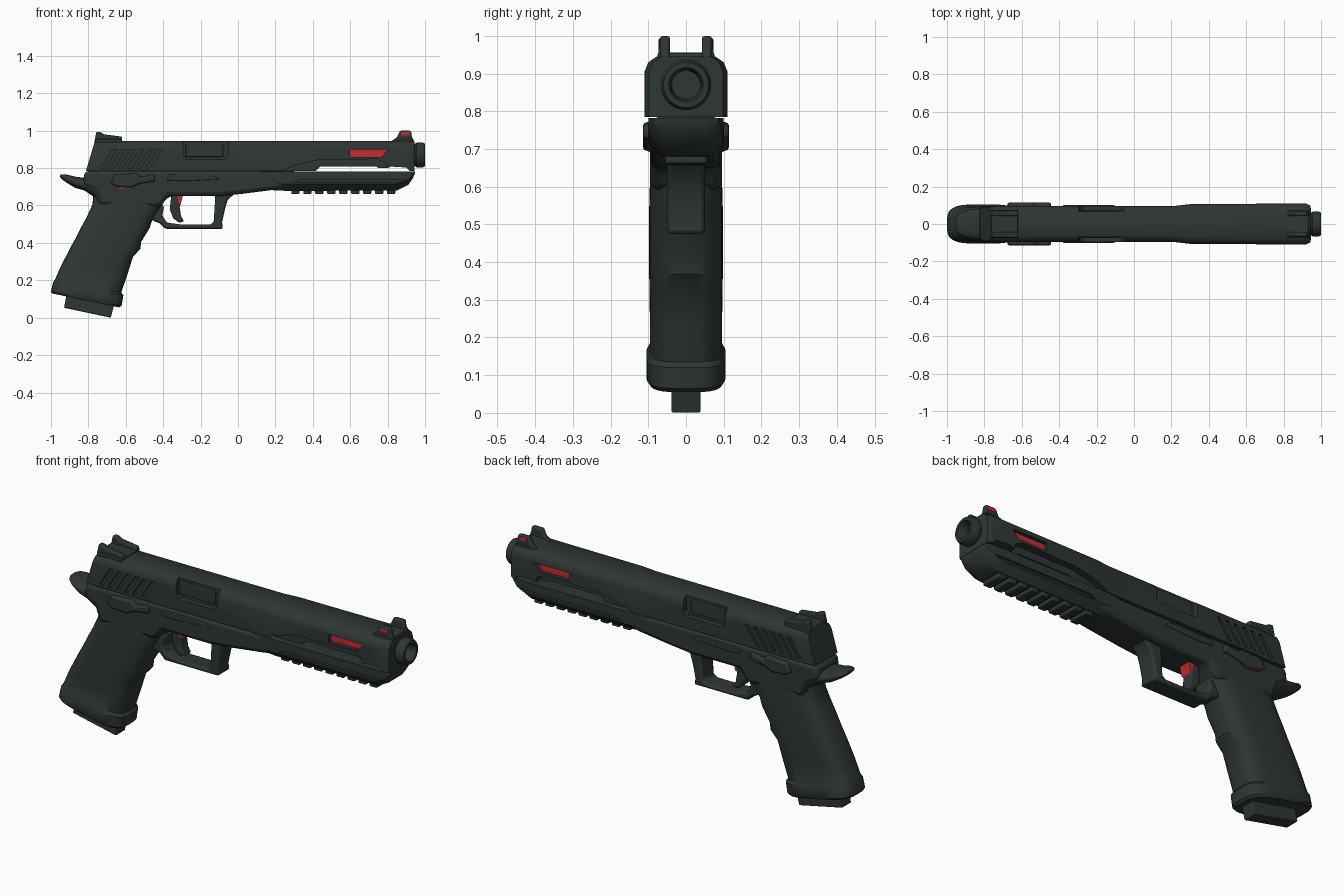
import bpy, bmesh, math


def material(name, rgb):
    m = bpy.data.materials.new(name)
    m.diffuse_color = (*rgb, 1)
    return m


DARK = material("dark gunmetal", (0.027, 0.037, 0.035))
RED = material("red accent", (0.55, 0.025, 0.03))


def loft(name, rings, mat=DARK, bevel=0):
    """Skin a series of closed rings and cap both ends."""
    bm = bmesh.new()
    vs = [[bm.verts.new(p) for p in r] for r in rings]
    n = len(rings[0])
    for a, b in zip(vs, vs[1:]):
        for i in range(n):
            j = (i + 1) % n
            bm.faces.new((a[i], a[j], b[j], b[i]))
    bm.faces.new(vs[0][::-1])
    bm.faces.new(vs[-1])
    bmesh.ops.recalc_face_normals(bm, faces=bm.faces)
    me = bpy.data.meshes.new(name)
    bm.to_mesh(me)
    bm.free()
    me.materials.append(mat)
    ob = bpy.data.objects.new(name, me)
    bpy.context.collection.objects.link(ob)
    if bevel:
        mod = ob.modifiers.new("bevel", 'BEVEL')
        mod.width, mod.segments, mod.limit_method = bevel, 2, 'ANGLE'
        mod.angle_limit = math.radians(40)
    return ob


def prism(name, pts, y0, y1, mat=DARK, bevel=0):
    """Extrude a side-view (x, z) outline from y0 to y1."""
    return loft(name, [[(x, y, z) for x, z in pts] for y in (y0, y1)], mat, bevel)


def rect(x0, x1, z0, z1, lean=0):
    return [(x0, z0), (x1, z0), (x1 + lean, z1), (x0 + lean, z1)]


def cut(target, pts, y0, y1):
    """Subtract a prism from the target and discard the cutter."""
    c = prism("cutter", pts, y0, y1)
    mod = target.modifiers.new("cut", 'BOOLEAN')
    mod.object, mod.operation, mod.solver = c, 'DIFFERENCE', 'EXACT'
    dg = bpy.context.evaluated_depsgraph_get()
    me = bpy.data.meshes.new_from_object(target.evaluated_get(dg))
    target.modifiers.clear()
    target.data = me
    bpy.data.objects.remove(c)


def superellipse(n, count=32):
    out = []
    for i in range(count):
        c, s = (f(2 * math.pi * i / count) for f in (math.cos, math.sin))
        out.append((math.copysign(abs(c) ** (2 / n), c), math.copysign(abs(s) ** (2 / n), s)))
    return out


# Slide: chamfered section, slanted rear, wider nose
def slide_ring(x, hw, lean=0):
    half = [(hw, 0.785), (hw, 0.905), (hw - 0.010, 0.930), (hw - 0.032, 0.945)]
    sec = half + [(-y, z) for y, z in reversed(half)]
    return [(x - lean * (0.945 - z), y, z) for y, z in sec]


slide = loft("slide", [slide_ring(-0.765, 0.092, 0.3), slide_ring(-0.70, 0.097, 0.3),
                       slide_ring(0.22, 0.097), slide_ring(0.30, 0.106),
                       slide_ring(0.92, 0.110), slide_ring(0.943, 0.098)])
cut(slide, [(0.40, 0.77), (0.44, 0.808), (0.74, 0.808), (0.75, 0.80), (0.80, 0.80),
            (0.82, 0.808), (0.90, 0.803), (0.93, 0.77)], -0.2, 0.2)
for s in (1, -1):
    # scooped flank, ejection port, window pocket, rear serrations
    cut(slide, [(0.20, 0.77), (0.30, 0.812), (0.42, 0.842), (0.74, 0.848),
                (0.79, 0.825), (0.79, 0.77)], s * 0.072, s * 0.2)
    cut(slide, [(-0.295, 0.96), (-0.29, 0.86), (-0.275, 0.845), (-0.07, 0.845),
                (-0.05, 0.87), (-0.05, 0.96)], s * 0.068, s * 0.2)
    cut(slide, [(0.60, 0.858), (0.77, 0.860), (0.80, 0.90), (0.60, 0.90)], s * 0.085, s * 0.2)
    for i in range(6):
        x = -0.735 + i * 0.048
        cut(slide, rect(x, x + 0.022, 0.80, 0.898, 0.065), s * 0.085, s * 0.2)
    prism("window_inlay", [(0.60, 0.858), (0.77, 0.860), (0.80, 0.90), (0.60, 0.90)],
          s * 0.083, s * 0.090, RED)
    prism("ejection_port_block", rect(-0.28, -0.08, 0.86, 0.93), s * 0.05, s * 0.074, bevel=0.004)

# Barrel muzzle with bore
ring = superellipse(2, 40)
loft("muzzle", [[(x, r * c, 0.87 + r * d) for c, d in ring] for x, r in
                [(0.90, 0.055), (0.945, 0.058), (0.955, 0.067), (0.985, 0.067), (1.0, 0.060),
                 (1.0, 0.046), (0.985, 0.040), (0.948, 0.038)]])

# Sights
prism("rear_sight_base", rect(-0.765, -0.62, 0.93, 0.956), -0.075, 0.075, bevel=0.004)
prism("front_sight_base", [(0.81, 0.94), (0.85, 0.955), (0.93, 0.955), (0.943, 0.93)],
      -0.075, 0.075, bevel=0.004)
for s in (1, -1):
    prism("rear_sight_ear", [(-0.768, 0.94), (-0.757, 0.995), (-0.735, 0.992), (-0.715, 0.98),
                             (-0.62, 0.968), (-0.62, 0.94)], s * 0.042, s * 0.073, bevel=0.006)
    prism("front_sight_ear", [(0.815, 0.94), (0.85, 0.965), (0.866, 1.0), (0.925, 1.0),
                              (0.93, 0.968), (0.943, 0.94)], s * 0.042, s * 0.069, bevel=0.008)
    prism("front_sight_dot", rect(0.872, 0.918, 0.975, 0.993), s * 0.066, s * 0.0705, RED)

# Receiver frame
prism("frame", [(-0.82, 0.785), (0.32, 0.785), (0.30, 0.70), (0.20, 0.685), (0.02, 0.662),
                (-0.10, 0.65), (-0.37, 0.65), (-0.42, 0.59), (-0.74, 0.60), (-0.77, 0.68),
                (-0.83, 0.71)], -0.095, 0.095, bevel=0.022)


# Dust cover with chamfered keel and swept nose
def cover_ring(x, hw, zb, zc):
    half = [(hw, 0.782), (hw, zc), (hw * 0.6, zb)]
    return [(x, y, z) for y, z in half + [(-y, z) for y, z in reversed(half)]]


cover = loft("dust_cover", [cover_ring(0.12, 0.085, 0.685, 0.72), cover_ring(0.26, 0.100, 0.678, 0.715),
                            cover_ring(0.85, 0.100, 0.68, 0.715), cover_ring(0.91, 0.096, 0.71, 0.74),
                            cover_ring(0.935, 0.090, 0.745, 0.765), cover_ring(0.945, 0.085, 0.77, 0.776)])
for s in (1, -1):
    cut(cover, [(0.30, 0.722), (0.87, 0.722), (0.90, 0.738), (0.34, 0.738)], s * 0.088, s * 0.2)

# Accessory rail teeth
for i in range(9):
    x = 0.285 + i * 0.064
    prism("rail_tooth", rect(x, x + 0.044, 0.661, 0.70), -0.056, 0.056, bevel=0.006)

# Grip: (back x, back z, front x, front z, half width)
stations = [(-0.995, 0.13, -0.635, 0.055, 0.098), (-1.0, 0.14, -0.622, 0.065, 0.105),
            (-0.988, 0.19, -0.613, 0.12, 0.105), (-0.978, 0.205, -0.624, 0.135, 0.096),
            (-0.945, 0.28, -0.59, 0.235, 0.096), (-0.915, 0.337, -0.562, 0.325, 0.097),
            (-0.885, 0.395, -0.522, 0.368, 0.098), (-0.865, 0.43, -0.518, 0.405, 0.098),
            (-0.835, 0.49, -0.472, 0.48, 0.098), (-0.81, 0.535, -0.458, 0.525, 0.098),
            (-0.778, 0.605, -0.405, 0.60, 0.096), (-0.77, 0.69, -0.39, 0.68, 0.088)]
loft("grip", [[((xb + xf) / 2 + (xf - xb) / 2 * c, hw * d, (zb + zf) / 2 + (zf - zb) / 2 * c)
               for c, d in superellipse(3.6, 40)] for xb, zb, xf, zf, hw in stations])
prism("magazine", [(-0.915, 0.13), (-0.93, 0.053), (-0.68, 0.0), (-0.66, 0.08)],
      -0.038, 0.038, bevel=0.004)

# Beavertail: (x, centre z, half height, half width)
loft("beavertail", [[(x, hw * c, z + h * d) for c, d in superellipse(2.4)] for x, z, h, hw in
                    [(-0.952, 0.757, 0.006, 0.03), (-0.94, 0.753, 0.014, 0.05),
                     (-0.915, 0.743, 0.022, 0.066), (-0.87, 0.724, 0.030, 0.078),
                     (-0.82, 0.714, 0.034, 0.085), (-0.77, 0.70, 0.055, 0.09),
                     (-0.72, 0.67, 0.08, 0.09)]])

# Trigger guard and trigger
prism("trigger_guard", [(-0.46, 0.60), (-0.46, 0.52), (-0.42, 0.505), (-0.39, 0.475), (-0.08, 0.475),
                        (-0.085, 0.51), (-0.07, 0.58), (-0.055, 0.63), (-0.01, 0.67),
                        (-0.13, 0.67), (-0.122, 0.64), (-0.13, 0.51), (-0.15, 0.498),
                        (-0.30, 0.498), (-0.38, 0.508), (-0.405, 0.545), (-0.395, 0.60)],
      -0.05, 0.05, bevel=0.010)
prism("trigger", [(-0.355, 0.67), (-0.365, 0.58), (-0.345, 0.53), (-0.315, 0.508), (-0.288, 0.515),
                  (-0.305, 0.545), (-0.312, 0.59), (-0.295, 0.67)], -0.03, 0.03, bevel=0.008)
prism("trigger_mark", [(-0.325, 0.655), (-0.316, 0.61), (-0.308, 0.60), (-0.294, 0.655)],
      -0.032, 0.032, RED)

# Two-sided safety lever with red mark, and slide stop
for s in (1, -1):
    prism("safety_lever", [(-0.68, 0.72), (-0.66, 0.765), (-0.54, 0.772), (-0.52, 0.75), (-0.45, 0.768),
                           (-0.44, 0.73), (-0.53, 0.715), (-0.57, 0.695), (-0.65, 0.70)],
          s * 0.07, s * 0.114, bevel=0.010)
    prism("safety_mark", rect(-0.635, -0.575, 0.692, 0.706), s * 0.09, s * 0.099, RED)
    prism("slide_stop", [(-0.38, 0.735), (-0.37, 0.765), (-0.14, 0.765), (-0.10, 0.74),
                         (-0.30, 0.73)], s * 0.08, s * 0.101, bevel=0.004)

# Smooth shading with sharp edges kept
for ob in bpy.data.objects:
    ob.select_set(True)
bpy.context.view_layer.objects.active = slide
bpy.ops.object.shade_smooth_by_angle(angle=math.radians(35))
